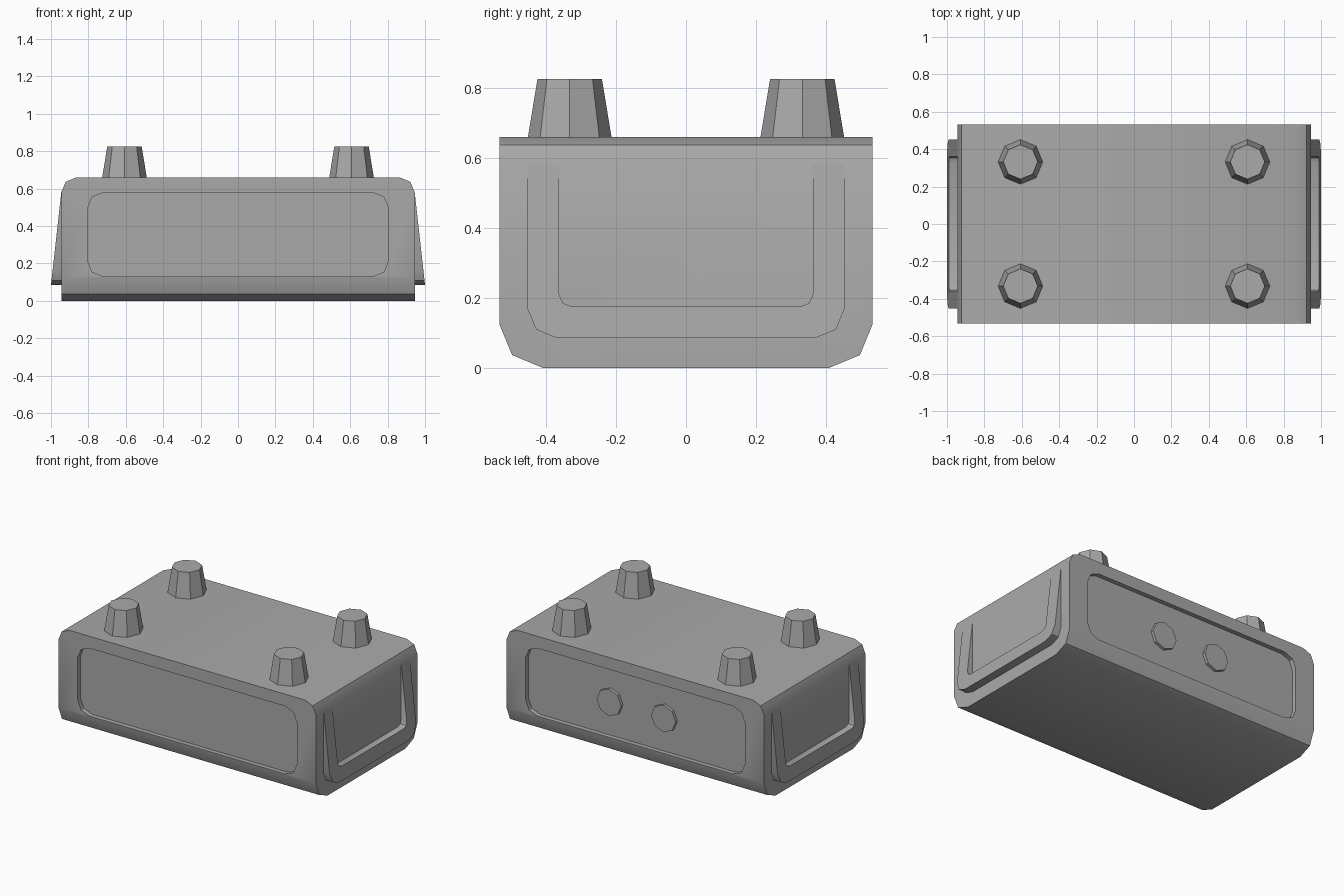
import bpy, bmesh
from math import radians
from mathutils import Matrix

if "Cube" in bpy.data.objects:
    bpy.data.objects.remove(bpy.data.objects["Cube"], do_unlink=True)

grey = bpy.data.materials.new("plain grey")
grey.use_nodes = True
colour = (0.4, 0.4, 0.4, 1)
grey.diffuse_color = colour
grey.node_tree.nodes["Principled BSDF"].inputs["Base Color"].default_value = colour


def make_object(name, bm):
    bmesh.ops.recalc_face_normals(bm, faces=bm.faces)
    mesh = bpy.data.meshes.new(name)
    bm.to_mesh(mesh)
    bm.free()
    mesh.materials.append(grey)
    obj = bpy.data.objects.new(name, mesh)
    bpy.context.collection.objects.link(obj)
    return obj


def box(lo, hi):
    bm = bmesh.new()
    bmesh.ops.create_cube(bm, size=1)
    for v in bm.verts:
        v.co = [a + (c + 0.5) * (b - a) for a, b, c in zip(lo, hi, v.co)]
    return bm


def round_edges(bm, axis, radius, z_lo=-9, z_hi=9):
    """Round the edges that run along an axis, within a height range."""
    edges = []
    for e in bm.edges:
        a, b = (v.co for v in e.verts)
        d = (b - a).normalized()
        if abs(d[axis]) > 0.99 and z_lo < (a.z + b.z) / 2 < z_hi:
            edges.append(e)
    bmesh.ops.bevel(bm, geom=edges, offset=radius, segments=2, profile=0.5,
                    affect='EDGES')


def apply_modifier(obj, mod):
    bpy.context.view_layer.objects.active = obj
    bpy.ops.object.modifier_apply(modifier=mod.name)


def cut(obj, bm):
    cutter = make_object("cutter", bm)
    mod = obj.modifiers.new("cut", 'BOOLEAN')
    mod.operation, mod.solver, mod.object = 'DIFFERENCE', 'EXACT', cutter
    apply_modifier(obj, mod)
    bpy.data.objects.remove(cutter, do_unlink=True)


def smooth(obj):
    bpy.ops.object.select_all(action='DESELECT')
    obj.select_set(True)
    bpy.context.view_layer.objects.active = obj
    bpy.ops.object.shade_smooth_by_angle(angle=radians(30))


# Body: long bottom edges and short top edges rounded
HX, HY, H = 0.945, 0.533, 0.66
RECESS = 0.03
bm = box((-HX, -HY, 0), (HX, HY, H))
round_edges(bm, 0, 0.125, z_hi=0.1)
round_edges(bm, 1, 0.08, z_lo=0.6)
body = make_object("body", bm)

# Shallow recessed panels in front and back
for y in (-HY, HY):
    bm = box((-0.805, y - RECESS, 0.13), (0.805, y + RECESS, 0.58))
    round_edges(bm, 1, 0.085)
    cut(body, bm)
smooth(body)

# Wedge-shaped U frames on both ends
TOP, BOTTOM = 0.58, 0.085
bm = box((0.9, -0.453, BOTTOM), (1, 0.453, TOP))
round_edges(bm, 0, 0.085, z_hi=0.1)
for v in bm.verts:
    if v.co.x > 0.95:
        v.co.x = 1 - (1 - HX) * (v.co.z - BOTTOM) / (TOP - BOTTOM)
frame = make_object("side_frames", bm)
bm = box((0.8, -0.362, 0.175), (1.2, 0.362, 0.8))
round_edges(bm, 0, 0.035, z_hi=0.2)
cut(frame, bm)
mirror = frame.modifiers.new("mirror", 'MIRROR')
apply_modifier(frame, mirror)
smooth(frame)


def peg(name, r1, r2, depth, matrix):
    bm = bmesh.new()
    bmesh.ops.create_cone(bm, cap_ends=True, segments=8, radius1=r1, radius2=r2,
                          depth=depth, matrix=matrix)
    return make_object(name, bm)


# Four tapered feet on top
for x, side in ((-0.607, "right"), (0.607, "left")):
    for y, end in ((-0.332, "front"), (0.332, "back")):
        peg(f"{end}_{side}_foot", 0.12, 0.092, 0.17,
            Matrix.Translation((x, y, H + 0.08)))

# Two round knobs inside the back recess
for x, side in ((-0.2, "right"), (0.2, "left")):
    peg(f"back_{side}_knob", 0.09, 0.09, 0.04,
        Matrix.Translation((x, HY - RECESS, 0.355)) @ Matrix.Rotation(radians(90), 4, 'X'))
